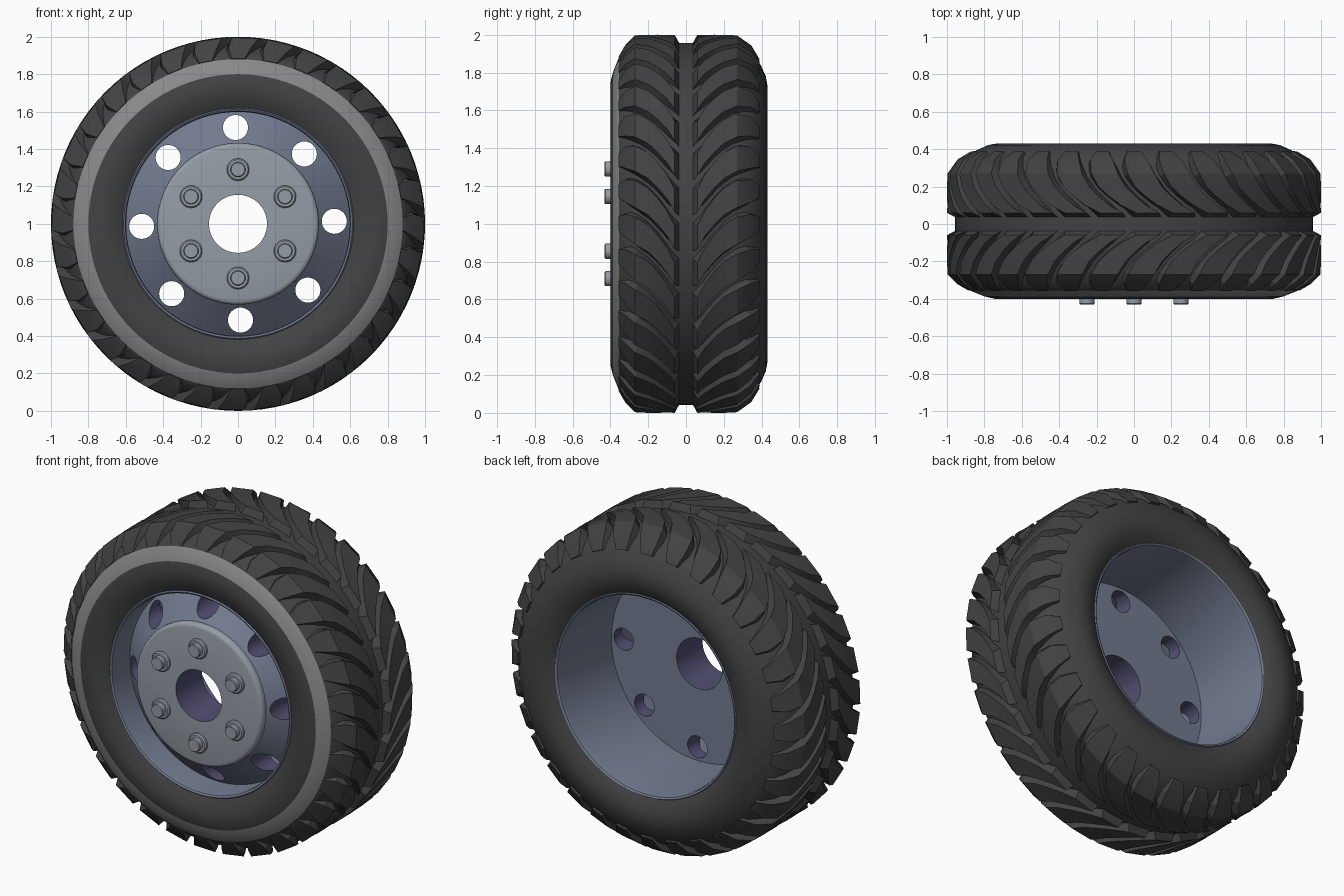
import bpy, bmesh, math
from math import sin, cos, pi, radians

if "Cube" in bpy.data.objects:
    bpy.data.objects.remove(bpy.data.objects["Cube"])


def material(name, rgb):
    m = bpy.data.materials.new(name)
    m.diffuse_color = (*rgb, 1)
    m.use_nodes = True
    m.node_tree.nodes["Principled BSDF"].inputs["Base Color"].default_value = m.diffuse_color
    return m


RUBBER = material("dark_rubber", (0.055, 0.055, 0.055))
STRIPE = material("grey_stripe", (0.25, 0.25, 0.25))
RIM = material("slate_blue_rim", (0.17, 0.20, 0.28))
HUB = material("light_hub_metal", (0.30, 0.335, 0.38))
HOLE = material("dark_violet_bore", (0.085, 0.08, 0.17))


def finish(name, bm, mats, angle=30):
    bmesh.ops.recalc_face_normals(bm, faces=bm.faces)
    me = bpy.data.meshes.new(name)
    bm.to_mesh(me)
    bm.free()
    ob = bpy.data.objects.new(name, me)
    bpy.context.collection.objects.link(ob)
    for m in mats:
        me.materials.append(m)
    smooth(ob, angle)
    return ob


def smooth(ob, angle=30):
    bpy.ops.object.select_all(action='DESELECT')
    ob.select_set(True)
    bpy.context.view_layer.objects.active = ob
    bpy.ops.object.shade_smooth_by_angle(angle=radians(angle))


def revolve(name, profile, mats, segs=96, cx=0, cz=1, special=(), angle=30):
    """Spin a closed (y, radius) profile about y; special segments get material 1."""
    bm = bmesh.new()
    rings = []
    for y, r in profile:
        if r == 0:
            rings.append([bm.verts.new((cx, y, cz))] * segs)
        else:
            rings.append([bm.verts.new((cx + r * cos(2 * pi * i / segs), y,
                                        cz + r * sin(2 * pi * i / segs))) for i in range(segs)])
    n = len(rings)
    for j in range(n):
        a, b = rings[j], rings[(j + 1) % n]
        for i in range(segs):
            k = (i + 1) % segs
            vs = list(dict.fromkeys((a[i], a[k], b[k], b[i])))
            if len(vs) > 2:
                bm.faces.new(vs).material_index = int(j in special)
    return finish(name, bm, mats, angle)


# tyre body, with the painted stripe on the front shoulder
revolve("tyre_body", [
    (0.385, 0.605), (0.41, 0.645), (0.426, 0.69), (0.43, 0.735), (0.422, 0.78),
    (0.395, 0.84), (0.355, 0.895), (0.30, 0.935), (0.24, 0.957),
    (-0.24, 0.957), (-0.29, 0.935), (-0.33, 0.905), (-0.355, 0.88),
    (-0.387, 0.80), (-0.40, 0.745), (-0.395, 0.70), (-0.38, 0.65), (-0.355, 0.605)],
    [RUBBER, STRIPE], special=(12,))

# tread lugs: curved, leaf-shaped blocks mirrored about the centre groove
COUNT = 32
# (top y, top r, base y, base r, half width)
COMMON = [(0.06, 1.0, 0.03, 0.945, 0.062), (0.10, 1.0, 0.10, 0.945, 0.066),
          (0.15, 1.0, 0.15, 0.945, 0.070), (0.20, 1.0, 0.20, 0.945, 0.072),
          (0.27, 0.997, 0.25, 0.94, 0.072)]
TIPS = {-1: [(0.322, 0.945, 0.29, 0.92, 0.064), (0.357, 0.884, 0.33, 0.875, 0.040)],
        1: [(0.345, 0.945, 0.30, 0.92, 0.064), (0.39, 0.87, 0.36, 0.86, 0.040)]}
bm = bmesh.new()
for side in (-1, 1):
    secs = COMMON + TIPS[side]
    for k in range(COUNT):
        rows = []
        for j, (ty, tr, by, br, hw) in enumerate(secs):
            u = j / (len(secs) - 1)
            mid = 2 * pi * k / COUNT - 0.27 * (1 - u) ** 1.8
            rows.append([bm.verts.new((r * cos(a), side * y, 1 + r * sin(a))) for y, r, a in (
                (by, br, mid - hw - 0.020), (ty, tr, mid - hw),
                (ty, tr, mid + hw), (by, br, mid + hw + 0.020))])
        for a, b in zip(rows, rows[1:]):
            for i in range(4):
                bm.faces.new((a[i], a[(i + 1) % 4], b[(i + 1) % 4], b[i]))
        bm.faces.new(rows[0])
        bm.faces.new(rows[-1])
finish("tread_lugs", bm, [RUBBER], 25)

# rim barrel with small lips
revolve("rim_barrel", [(-0.365, 0.618), (-0.372, 0.612), (-0.365, 0.602), (-0.34, 0.598),
                       (0.37, 0.598), (0.392, 0.602), (0.398, 0.612), (0.39, 0.618)], [RIM])

# conical wheel disc with eight hand holes
disc = revolve("wheel_disc", [(-0.13, 0.155), (-0.13, 0.604), (-0.19, 0.604),
                              (-0.35, 0.425), (-0.35, 0.155)], [RIM, HOLE])
centres = [(0.515 * cos(radians(1.5 + 45 * i)), 1 + 0.515 * sin(radians(1.5 + 45 * i)))
           for i in range(8)]
for x, z in centres:
    cut = revolve("hole_cutter", [(-0.6, 0), (-0.6, 0.067), (0.1, 0.067), (0.1, 0)],
                  [RIM], 32, x, z)
    cut.hide_render = True
    mod = disc.modifiers.new("hand_hole", 'BOOLEAN')
    mod.operation, mod.solver, mod.object = 'DIFFERENCE', 'EXACT', cut
    bpy.context.view_layer.objects.active = disc
    bpy.ops.object.modifier_apply(modifier=mod.name)
    bpy.data.objects.remove(cut)
for p in disc.data.polygons:   # bore walls get the dark colour
    c = p.center
    inner = math.hypot(c.x, c.z - 1) < 0.16
    bore = any(math.hypot(c.x - x, c.z - z) < 0.07 for x, z in centres)
    p.material_index = int(abs(p.normal.y) < 0.1 and (inner or bore))
smooth(disc)

# hub plate with rounded edge and central bore
revolve("hub_plate", [(-0.34, 0.155), (-0.34, 0.432), (-0.362, 0.432), (-0.372, 0.428),
                      (-0.379, 0.42), (-0.382, 0.408), (-0.382, 0.155)],
        [HUB, HOLE], special=(6,))

# six wheel bolts with washers
for i in range(6):
    a = radians(90 + 60 * i)
    x, z = 0.29 * cos(a), 1 + 0.29 * sin(a)
    revolve(f"bolt_washer_{i + 1}", [(-0.37, 0), (-0.37, 0.06), (-0.393, 0.06),
                                     (-0.40, 0.053), (-0.40, 0)], [HUB], 32, x, z)
    revolve(f"bolt_head_{i + 1}", [(-0.39, 0), (-0.39, 0.04), (-0.426, 0.04),
                                   (-0.43, 0.036), (-0.43, 0)], [HUB], 24, x, z)
